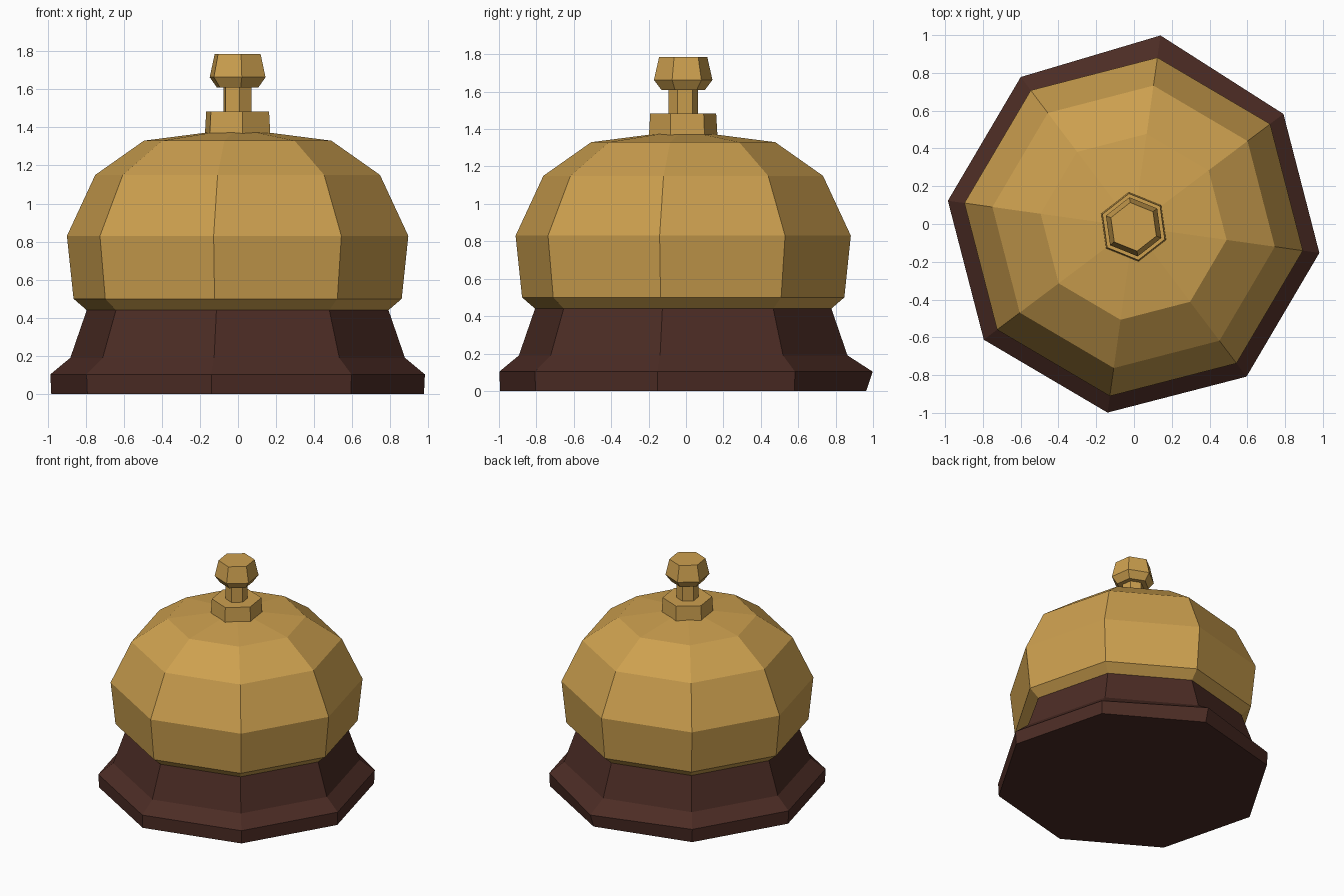
import bpy, bmesh, math

if "Cube" in bpy.data.objects:
    bpy.data.objects.remove(bpy.data.objects["Cube"])


def material(name, rgb):
    m = bpy.data.materials.new(name)
    m.diffuse_color = (*rgb, 1.0)
    m.use_nodes = True
    m.node_tree.nodes["Principled BSDF"].inputs["Base Color"].default_value = m.diffuse_color
    return m


gold = material("brass gold", (0.61, 0.352, 0.078))
brown = material("dark brown wood", (0.072, 0.025, 0.018))

CX, CY = -0.002, -0.015


def lathe(name, profile, sides, start, mat, nudge=None):
    """Closed flat-faced turned solid; profile is (radius, z) from bottom to top.
    nudge = (ring, side, radius) moves a single corner."""
    bm = bmesh.new()
    rings = []
    for k, (r, z) in enumerate(profile):
        ring = []
        for i in range(sides):
            a = math.radians(start + 360 * i / sides)
            rr = nudge[2] if nudge and nudge[:2] == (k, i) else r
            ring.append(bm.verts.new((CX + rr * math.cos(a), CY + rr * math.sin(a), z)))
        rings.append(ring)
    for lo, hi in zip(rings, rings[1:]):
        for i in range(sides):
            j = (i + 1) % sides
            bm.faces.new((lo[i], lo[j], hi[j], hi[i]))
    bm.faces.new(rings[0][::-1])
    bm.faces.new(rings[-1])
    me = bpy.data.meshes.new(name)
    bm.to_mesh(me)
    bm.free()
    me.materials.append(mat)
    ob = bpy.data.objects.new(name, me)
    bpy.context.collection.objects.link(ob)
    return ob


# Flared wooden base, its back corner slightly pulled out
lathe("base", [(0.988, 0), (0.993, 0.103), (0.887, 0.19), (0.80, 0.44)],
      8, -8, brown, nudge=(1, 2, 1.023))

# Bell dome, its lower lip sunk into the base
lathe("bell_dome", [(0.70, 0.40), (0.80, 0.44), (0.87, 0.50), (0.905, 0.83),
                    (0.755, 1.15), (0.497, 1.33), (0.16, 1.373)], 8, -8, gold)

# Collar, thin stem and knob of the push button
lathe("collar", [(0.186, 1.35), (0.178, 1.482)], 6, 38, gold)
lathe("button_stem", [(0.08, 1.46), (0.08, 1.63)], 6, 38, gold)
lathe("button_knob", [(0.118, 1.61), (0.158, 1.663), (0.13, 1.785)], 6, 38, gold)
